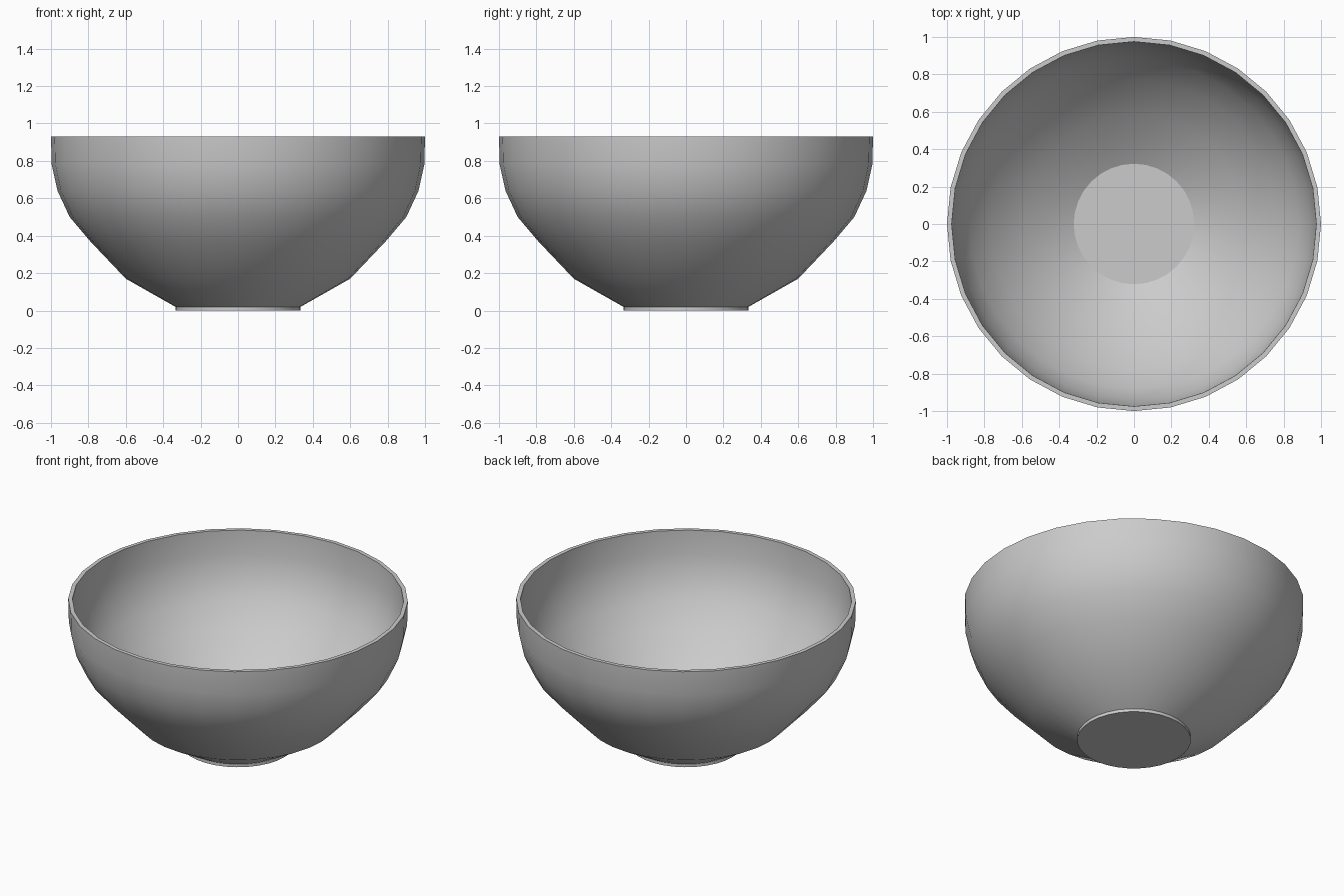
import bpy, bmesh, math

if "Cube" in bpy.data.objects:
    bpy.data.objects.remove(bpy.data.objects["Cube"])

SIDES = 32

# one plain grey for the whole bowl
grey = bpy.data.materials.new("plain_grey")
grey.diffuse_color = (0.6, 0.6, 0.6, 1)
grey.use_nodes = True
grey.node_tree.nodes["Principled BSDF"].inputs["Base Color"].default_value = grey.diffuse_color

# cross-section (radius, height): foot, outer wall, rim, inner wall, floor
outer = [(0.335, 0.0), (0.335, 0.02), (0.6, 0.17), (0.79, 0.37), (0.9, 0.5),
         (0.965, 0.64), (0.996, 0.78), (1.0, 0.93)]
inner = [(0.975, 0.93), (0.971, 0.78), (0.941, 0.65), (0.88, 0.515),
         (0.772, 0.387), (0.587, 0.192), (0.322, 0.04)]

bm = bmesh.new()
rings = []
for r, z in outer + inner:
    rings.append([bm.verts.new((r * math.cos(2 * math.pi * i / SIDES),
                                r * math.sin(2 * math.pi * i / SIDES), z))
                  for i in range(SIDES)])
for a, b in zip(rings, rings[1:]):
    for i in range(SIDES):
        j = (i + 1) % SIDES
        bm.faces.new((a[i], a[j], b[j], b[i]))

# underside of the foot and inside floor
bm.faces.new(rings[0][::-1])
bm.faces.new(rings[-1])
bmesh.ops.recalc_face_normals(bm, faces=bm.faces)

mesh = bpy.data.meshes.new("bowl")
bm.to_mesh(mesh)
bm.free()
mesh.materials.append(grey)
bowl = bpy.data.objects.new("bowl", mesh)
bpy.context.collection.objects.link(bowl)

# smooth walls, crisp rim, foot and floor edges
bpy.context.view_layer.objects.active = bowl
bowl.select_set(True)
bpy.ops.object.shade_smooth_by_angle(angle=math.radians(25))
